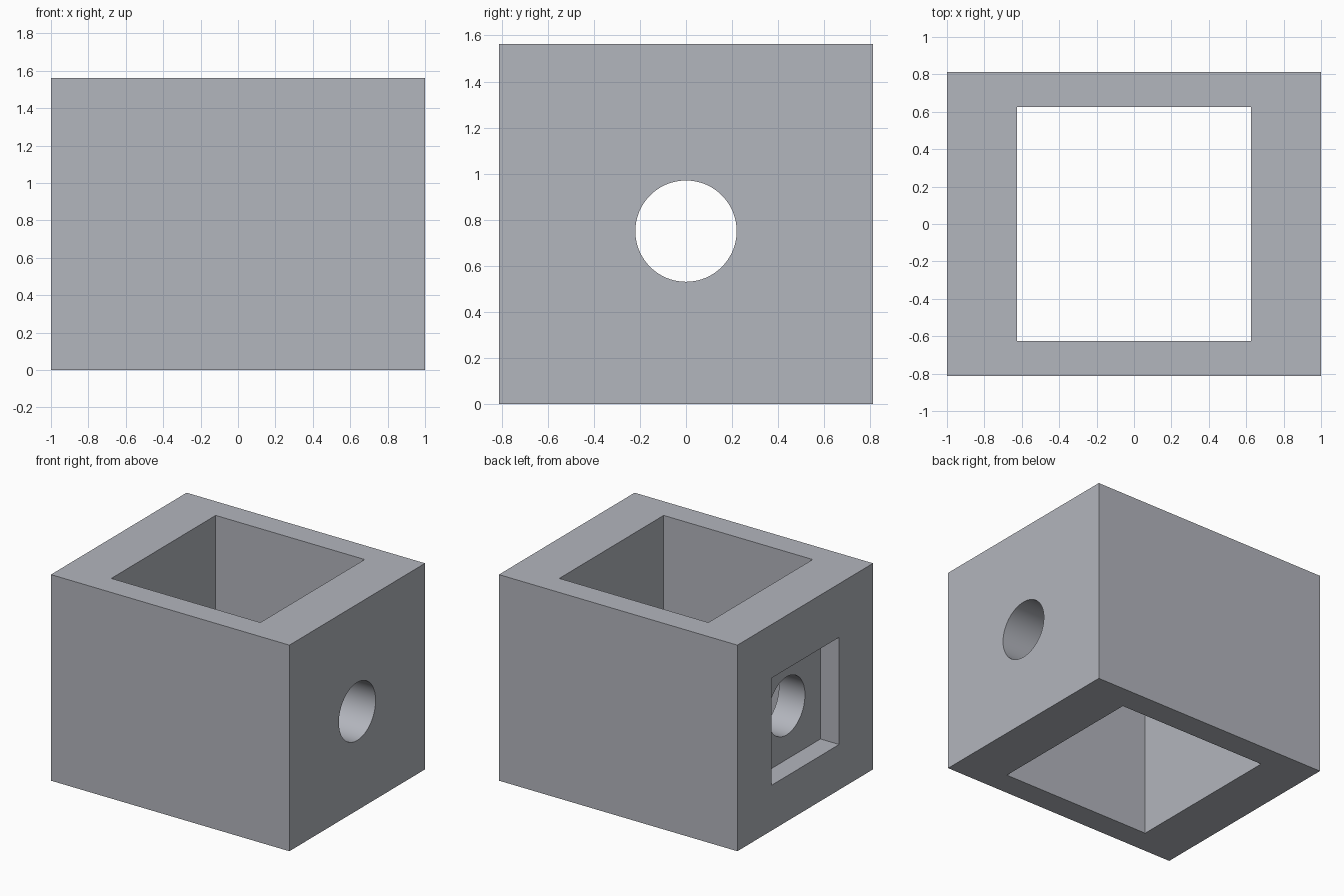
import bpy
import math

if "Cube" in bpy.data.objects:
    bpy.data.objects.remove(bpy.data.objects["Cube"])


def box(name, size, center):
    bpy.ops.mesh.primitive_cube_add(size=1, location=center)
    ob = bpy.context.object
    ob.name = name
    ob.scale = size
    bpy.ops.object.transform_apply(location=True, rotation=True, scale=True)
    return ob


def cut(target, cutter):
    mod = target.modifiers.new(cutter.name, 'BOOLEAN')
    mod.operation = 'DIFFERENCE'
    mod.solver = 'EXACT'
    mod.object = cutter
    bpy.context.view_layer.objects.active = target
    bpy.ops.object.modifier_apply(modifier=mod.name)
    bpy.data.objects.remove(cutter, do_unlink=True)


HEIGHT = 1.5625
HOLE_Z = 0.75

# Main block, dark bluish grey
block = box("hollow_block", (2, 1.625, HEIGHT), (0, 0, HEIGHT / 2))
grey = bpy.data.materials.new("slate_grey")
grey.diffuse_color = (0.45, 0.465, 0.51, 1)
grey.use_nodes = True
grey.node_tree.nodes["Principled BSDF"].inputs["Base Color"].default_value = grey.diffuse_color
block.data.materials.append(grey)

# Square shaft, open at top and bottom
cut(block, box("shaft", (1.25, 1.25, 3), (0, 0, HEIGHT / 2)))

# Shallow square recess on the left side
cut(block, box("recess", (0.3125, 0.8125, 0.8125), (-1, 0, HOLE_Z)))

# Round hole through both side walls
bpy.ops.mesh.primitive_cylinder_add(vertices=96, radius=0.22, depth=3,
                                    location=(0, 0, HOLE_Z),
                                    rotation=(0, math.pi / 2, 0))
hole = bpy.context.object
hole.name = "round_hole"
cut(block, hole)

# Smooth hole walls, sharp edges elsewhere
bpy.ops.object.select_all(action='DESELECT')
block.select_set(True)
bpy.context.view_layer.objects.active = block
bpy.ops.object.shade_smooth_by_angle(angle=math.radians(30))
